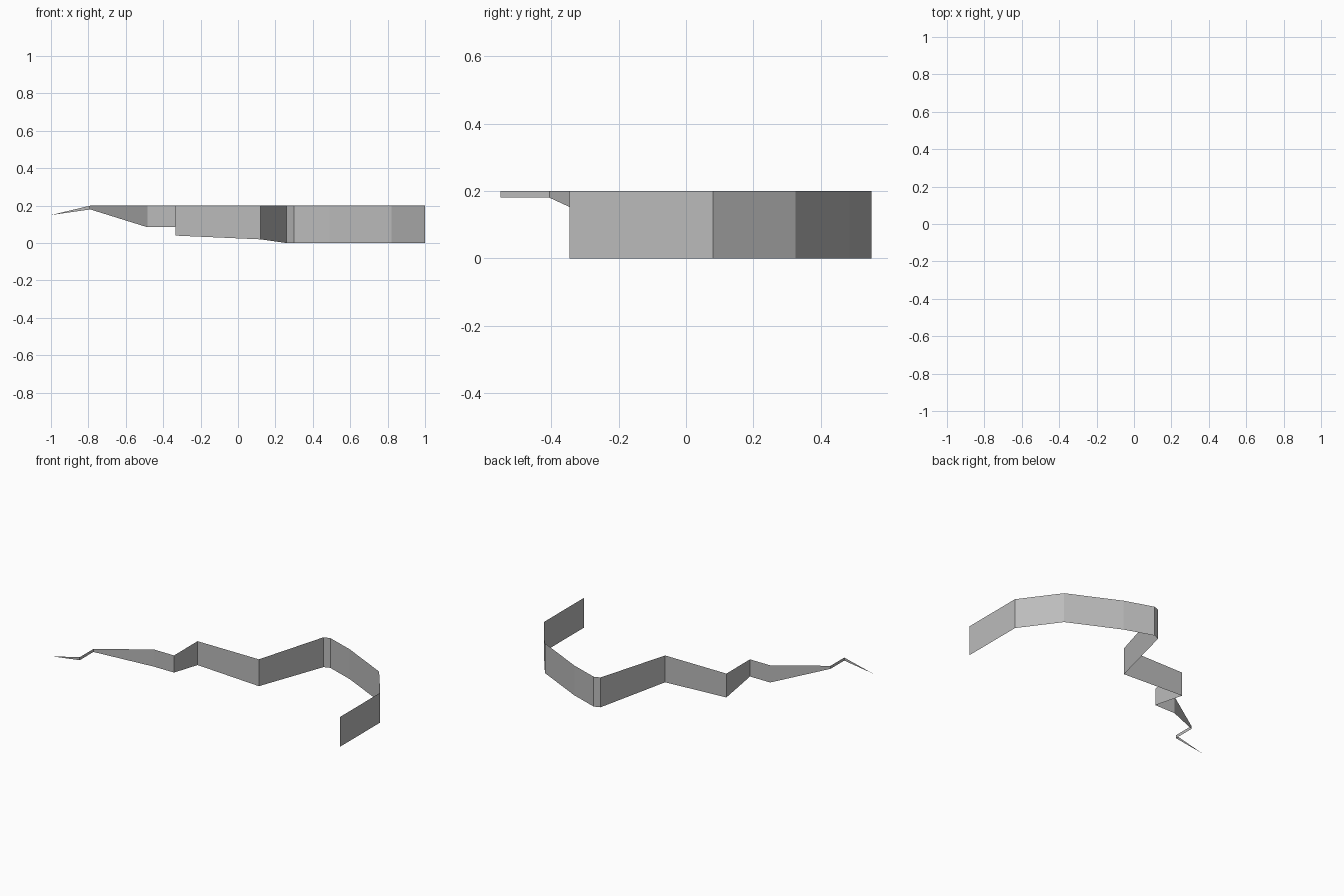
import bpy, bmesh

if "Cube" in bpy.data.objects:
    bpy.data.objects.remove(bpy.data.objects["Cube"])

# Plan path of the folded ribbon: x, y, bottom height (top edge is level until the tip)
TOP = 0.20
PATH = [
    (-0.79, -0.55, 0.18), (-0.79, -0.405, 0.18), (-0.485, -0.20, 0.085),
    (-0.335, -0.20, 0.085), (-0.335, 0.05, 0.04), (0.12, 0.05, 0.02),
    (0.26, 0.535, 0.0), (0.30, 0.55, 0.0), (0.49, 0.485, 0.0),
    (0.82, 0.325, 0.0), (1.0, 0.08, 0.0), (1.0, -0.345, 0.0),
]
TIP = (-1.0, -0.55, 0.15)

grey = bpy.data.materials.new("plain_grey")
grey.diffuse_color = (0.5, 0.5, 0.5, 1.0)
grey.use_nodes = True
grey.node_tree.nodes["Principled BSDF"].inputs["Base Color"].default_value = grey.diffuse_color

bm = bmesh.new()

# Upright wall panels: a single thin sheet following the path
pairs = [(bm.verts.new((x, y, z)), bm.verts.new((x, y, TOP))) for x, y, z in PATH]
for (b0, t0), (b1, t1) in zip(pairs, pairs[1:]):
    bm.faces.new((b0, b1, t1, t0))

# Pointed end
bm.faces.new((bm.verts.new(TIP), pairs[0][0], pairs[0][1]))

mesh = bpy.data.meshes.new("ribbon_wall")
bm.to_mesh(mesh)
bm.free()
mesh.materials.append(grey)
wall = bpy.data.objects.new("ribbon_wall", mesh)
bpy.context.collection.objects.link(wall)
